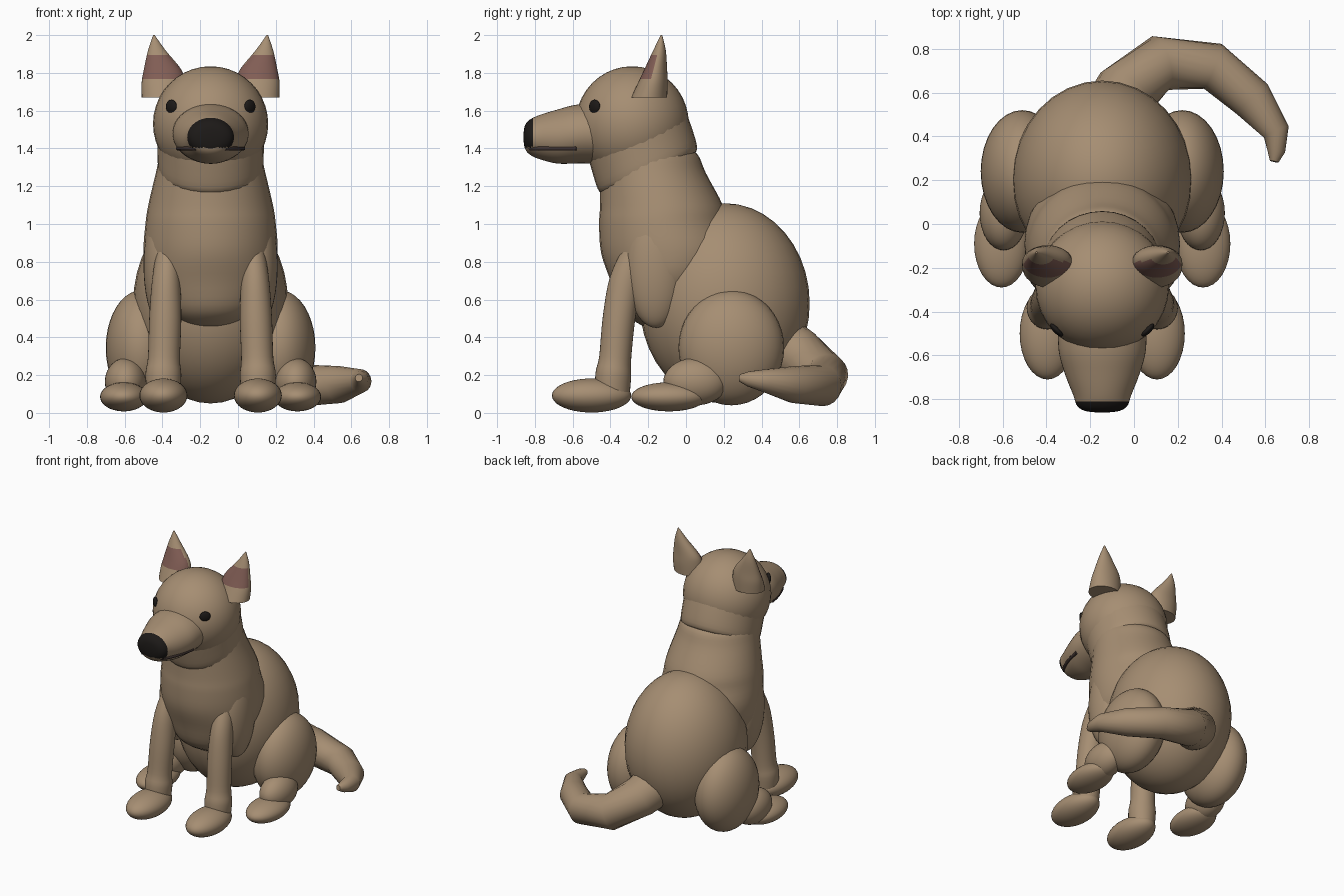
import bpy, bmesh, math
from mathutils import Vector

if "Cube" in bpy.data.objects:
    bpy.data.objects.remove(bpy.data.objects["Cube"])

CX = -0.145  # symmetry plane of the animal
X, Y, Z = Vector((1, 0, 0)), Vector((0, 1, 0)), Vector((0, 0, 1))


def mat(name, rgb):
    m = bpy.data.materials.new(name)
    m.diffuse_color = (*rgb, 1)
    m.use_nodes = True
    m.node_tree.nodes["Principled BSDF"].inputs["Base Color"].default_value = m.diffuse_color
    return m


FUR = mat("fur", (0.38, 0.27, 0.17))
DARK = mat("dark", (0.012, 0.01, 0.009))
LIP = mat("lip", (0.05, 0.033, 0.03))
PINK = mat("inner_ear", (0.22, 0.11, 0.09))


def finish(bm, name, material, paint=None, paint_mat=None):
    bmesh.ops.recalc_face_normals(bm, faces=bm.faces)
    bm.normal_update()
    for f in bm.faces:
        f.smooth = True
        if paint and paint(f.calc_center_median(), f.normal):
            f.material_index = 1
    me = bpy.data.meshes.new(name)
    bm.to_mesh(me)
    bm.free()
    me.materials.append(material)
    if paint_mat:
        me.materials.append(paint_mat)
    me.set_sharp_from_angle(angle=math.radians(50))
    ob = bpy.data.objects.new(name, me)
    bpy.context.collection.objects.link(ob)
    return ob


def ellipsoid(name, c, r, material=FUR, rot=(0, 0, 0)):
    bm = bmesh.new()
    bmesh.ops.create_uvsphere(bm, u_segments=32, v_segments=20, radius=1)
    ob = finish(bm, name, material)
    ob.location, ob.scale, ob.rotation_euler = c, r, rot
    return ob


def smooth_path(pts, n):
    """Catmull-Rom through (x, y, z, ru, rv) stations."""
    V = [Vector(p) for p in pts]
    out = []
    for i in range(len(V) - 1):
        a, b, c, d = V[max(i - 1, 0)], V[i], V[i + 1], V[min(i + 2, len(V) - 1)]
        for k in range(n):
            t = k / n
            out.append(b + (c - a) * (t / 2) + (a * 2 - b * 5 + c * 4 - d) * (t * t / 2)
                       + (b * 3 - a - c * 3 + d) * (t ** 3 / 2))
    return out + [V[-1]]


def loft(name, pts, axis=None, ref=X, n=4, sides=32, material=FUR, paint=None, paint_mat=None):
    """Elliptical rings along a path, either square to the path or to a fixed axis."""
    st = smooth_path(pts, n)
    P = [Vector(s[:3]) for s in st]
    bm = bmesh.new()
    rings = []
    for i, s in enumerate(st):
        t = (Vector(axis) if axis else P[min(i + 1, len(P) - 1)] - P[max(i - 1, 0)]).normalized()
        u = (ref - t * ref.dot(t)).normalized()
        v = t.cross(u)
        ru, rv = max(s[3], 0.003), max(s[4], 0.003)
        rings.append([bm.verts.new(P[i] + u * ru * math.cos(a) + v * rv * math.sin(a))
                      for a in (2 * math.pi * k / sides for k in range(sides))])
    for a, b in zip(rings, rings[1:]):
        for k in range(sides):
            j = (k + 1) % sides
            bm.faces.new((a[k], a[j], b[j], b[k]))
    bm.faces.new(rings[0])
    bm.faces.new(rings[-1])
    return finish(bm, name, material, paint, paint_mat)


# Torso, neck, rump
loft("torso", [(CX, -0.18, 0.46, 0.10, 0.05), (CX, -0.15, 0.54, 0.23, 0.19),
               (CX, -0.10, 0.70, 0.33, 0.30), (CX, -0.09, 0.85, 0.355, 0.36),
               (CX, -0.12, 1.00, 0.345, 0.34), (CX, -0.13, 1.10, 0.33, 0.325),
               (CX, -0.175, 1.27, 0.29, 0.28), (CX, -0.20, 1.37, 0.265, 0.26),
               (CX, -0.22, 1.42, 0.22, 0.20)], axis=Z)
loft("neck", [(CX, -0.195, 1.27, 0.24, 0.24), (CX, -0.20, 1.285, 0.275, 0.283),
              (CX, -0.235, 1.40, 0.282, 0.288), (CX, -0.28, 1.54, 0.285, 0.28)],
     axis=(0, -0.4, 0.91))
ellipsoid("rump", (CX, 0.205, 0.58), (0.41, 0.45, 0.53))

# Head and snout with painted nose
ellipsoid("head", (CX, -0.285, 1.53), (0.305, 0.30, 0.305))
loft("snout", [(CX, -0.42, 1.48, 0.20, 0.16), (CX, -0.57, 1.477, 0.20, 0.156),
               (CX, -0.68, 1.463, 0.172, 0.143), (CX, -0.78, 1.46, 0.133, 0.115),
               (CX, -0.83, 1.46, 0.115, 0.09), (CX, -0.853, 1.46, 0.08, 0.06),
               (CX, -0.86, 1.46, 0.03, 0.02)], axis=-Y, sides=48,
     paint=lambda c, nrm: c.y < -0.812 and c.z > 1.405, paint_mat=DARK)

# Paired parts
for side, s in (("right", 1), ("left", -1)):
    def at(dx, y, z):
        return (CX + s * dx, y, z)

    ellipsoid(f"{side}_eye", at(0.208, -0.484, 1.622), (0.038, 0.016, 0.036), DARK,
              (0, 0, s * math.radians(45)))
    loft(f"{side}_mouth", [(*at(d, y, 1.40), 0.012, 0.012) for d, y in
                           ((0.172, -0.58), (0.15, -0.68), (0.112, -0.78), (0.075, -0.825))],
         ref=Z, sides=8, material=LIP)
    loft(f"{side}_ear", [(*at(0.245, -0.195, 1.67), 0.12, 0.095),
                         (*at(0.250, -0.175, 1.75), 0.115, 0.078),
                         (*at(0.255, -0.160, 1.82), 0.098, 0.06),
                         (*at(0.285, -0.140, 1.92), 0.046, 0.033),
                         (*at(0.300, -0.130, 2.0), 0.004, 0.004)], axis=Z,
         paint=lambda c, nrm: 1.765 < c.z < 1.905 and nrm.y < -0.35, paint_mat=PINK)

    # Front leg
    ellipsoid(f"{side}_shoulder", at(0.245, -0.16, 0.78), (0.11, 0.16, 0.33))
    loft(f"{side}_front_leg", [(*at(0.25, -0.39, 0.08), 0.085, 0.09),
                               (*at(0.25, -0.385, 0.20), 0.095, 0.095),
                               (*at(0.247, -0.375, 0.29), 0.085, 0.085),
                               (*at(0.24, -0.355, 0.50), 0.085, 0.086),
                               (*at(0.235, -0.32, 0.70), 0.075, 0.085),
                               (*at(0.225, -0.26, 0.86), 0.06, 0.07)])
    ellipsoid(f"{side}_front_paw", at(0.25, -0.50, 0.092), (0.127, 0.21, 0.09))

    # Hind leg
    ellipsoid(f"{side}_thigh", at(0.365, 0.24, 0.345), (0.19, 0.28, 0.305))
    ellipsoid(f"{side}_hock", at(0.45, 0.05, 0.165), (0.11, 0.17, 0.125))
    ellipsoid(f"{side}_hind_paw", at(0.46, -0.09, 0.085), (0.125, 0.20, 0.077))

# Tail curling round to the right side
loft("tail", [(-0.12, 0.44, 0.40, 0.16, 0.16), (-0.04, 0.60, 0.30, 0.145, 0.145),
              (0.12, 0.735, 0.19, 0.128, 0.128), (0.36, 0.72, 0.145, 0.11, 0.11),
              (0.54, 0.57, 0.15, 0.098, 0.098), (0.65, 0.42, 0.17, 0.062, 0.062),
              (0.65, 0.33, 0.18, 0.04, 0.04), (0.64, 0.285, 0.185, 0.02, 0.02)],
     ref=Z, n=1, sides=20)
